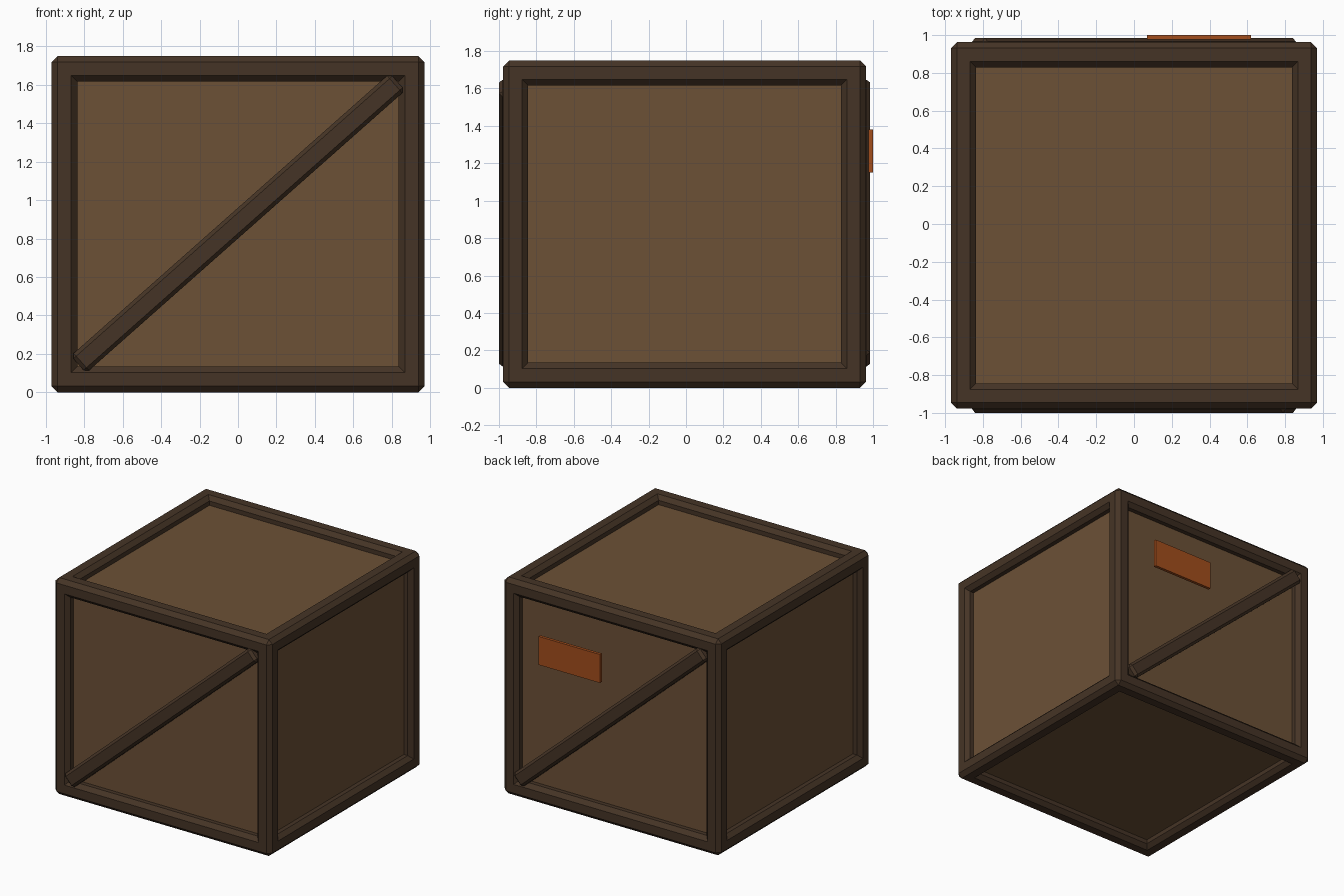
import bpy, bmesh
from math import atan2, hypot
from mathutils import Matrix, Vector

if "Cube" in bpy.data.objects:
    bpy.data.objects.remove(bpy.data.objects["Cube"])

YC = -0.0075          # crate body centre in y (the label adds depth at the back)
H = 0.97              # frame half width and depth
TOP = 1.75            # crate height
B = 0.134             # frame beam thickness
ZC = TOP / 2


def material(name, rgb):
    m = bpy.data.materials.new(name)
    m.diffuse_color = (*rgb, 1)
    m.use_nodes = True
    m.node_tree.nodes["Principled BSDF"].inputs["Base Color"].default_value = m.diffuse_color
    return m


panel_mat = material("panel_wood", (0.15, 0.082, 0.037))
frame_mat = material("frame_wood", (0.06, 0.034, 0.019))
label_mat = material("label_orange", (0.36, 0.075, 0.012))


def box(name, centre, size, mat, chamfer=0.0, rot_y=0.0):
    """Box with flat one-segment chamfers on every edge."""
    bm = bmesh.new()
    bmesh.ops.create_cube(bm, size=1, matrix=Matrix.Diagonal((*size, 1)))
    if chamfer:
        bmesh.ops.bevel(bm, geom=bm.edges[:], offset=chamfer, segments=1,
                        affect='EDGES', clamp_overlap=True)
    bmesh.ops.transform(bm, verts=bm.verts[:],
                        matrix=Matrix.Translation(centre) @ Matrix.Rotation(rot_y, 4, 'Y'))
    me = bpy.data.meshes.new(name)
    bm.to_mesh(me)
    bm.free()
    me.materials.append(mat)
    ob = bpy.data.objects.new(name, me)
    bpy.context.collection.objects.link(ob)
    return ob


# Recessed panels: one box whose faces lie on the beam centre lines
box("panel_box", (0, YC, ZC), (2 * H - B, 2 * H - B, TOP - B), panel_mat)

# Twelve chamfered frame beams, four along each axis
full = Vector((2 * H, 2 * H, TOP))
for axis, label in enumerate(("side_to_side", "front_to_back", "upright")):
    for s in (-1, 1):
        for t in (-1, 1):
            size = Vector((B, B, B))
            size[axis] = full[axis]
            pos = Vector((0, YC, ZC))
            for other, sign in zip([a for a in range(3) if a != axis], (s, t)):
                pos[other] += sign * (full[other] - B) / 2
            box(f"frame_beam_{label}", pos, size, frame_mat, 0.032)

# Diagonal braces on front and back, each rising left to right as seen from outside
run, rise, depth = 1.66, 1.47, 0.12
for side, name in ((-1, "front_brace"), (1, "back_brace")):
    box(name, (0, YC + side * (0.9925 - depth / 2), 0.88),
        (hypot(run, rise), depth, 0.12), frame_mat, 0.02, side * atan2(rise, run))

# Label plate on the back
box("label_plate", (0.345, 0.988, 1.265), (0.55, 0.024, 0.23), label_mat)
